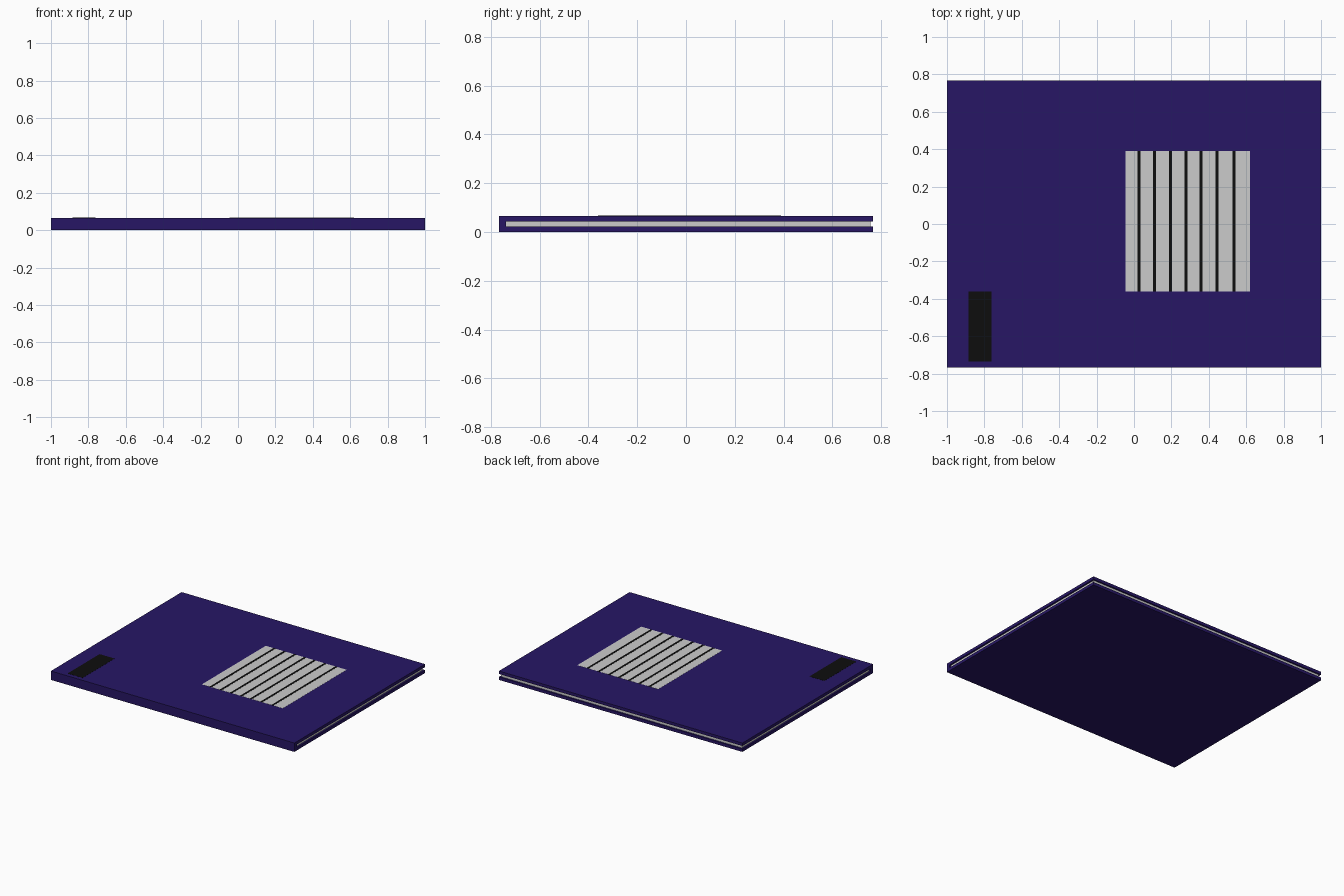
import bpy, bmesh

if "Cube" in bpy.data.objects:
    bpy.data.objects.remove(bpy.data.objects["Cube"])


def material(name, color):
    m = bpy.data.materials.new(name)
    m.diffuse_color = (*color, 1)
    m.use_nodes = True
    m.node_tree.nodes["Principled BSDF"].inputs["Base Color"].default_value = m.diffuse_color
    return m


def box(name, x, y, z, mat=None):
    """Box from (min, max) ranges on each axis."""
    bm = bmesh.new()
    bmesh.ops.create_cube(bm, size=1)
    for v in bm.verts:
        v.co = [r[0] if c < 0 else r[1] for c, r in zip(v.co, (x, y, z))]
    return finish(name, bm, mat)


def finish(name, bm, mat):
    bmesh.ops.recalc_face_normals(bm, faces=bm.faces)
    me = bpy.data.meshes.new(name)
    bm.to_mesh(me)
    bm.free()
    if mat:
        me.materials.append(mat)
    ob = bpy.data.objects.new(name, me)
    bpy.context.collection.objects.link(ob)
    return ob


blue = material("cover_blue", (0.02, 0.008, 0.13))
black = material("black", (0.004, 0.004, 0.004))

TOP = 0.066
HALF = 0.767

# Cover: C-shaped profile (bottom board, spine, top board) extruded along x
profile = [(HALF, 0), (HALF, 0.022), (-0.738, 0.022), (-0.738, 0.044),
           (HALF, 0.044), (HALF, TOP), (-HALF, TOP), (-HALF, 0)]
bm = bmesh.new()
face = bm.faces.new([bm.verts.new((-1, y, z)) for y, z in profile])
ext = bmesh.ops.extrude_face_region(bm, geom=[face])
bmesh.ops.translate(bm, vec=(2, 0, 0),
                    verts=[v for v in ext["geom"] if isinstance(v, bmesh.types.BMVert)])
finish("cover", bm, blue)

# Page block, slightly inset from the cover edges
box("pages", (-0.988, 0.988), (-0.738, 0.756), (0.022, 0.044))

# Picture panel on the front cover with dark bars
box("cover_panel", (-0.045, 0.62), (-0.36, 0.39), (TOP - 0.004, TOP + 0.0008))
for i, x in enumerate((0.027, 0.11, 0.195, 0.278, 0.358, 0.444, 0.535)):
    box(f"panel_bar_{i + 1}", (x - 0.008, x + 0.008), (-0.36, 0.39),
        (TOP - 0.003, TOP + 0.0016), black)

# Dark label near the spine
box("cover_label", (-0.885, -0.762), (-0.735, -0.36), (TOP - 0.004, TOP + 0.0008), black)
